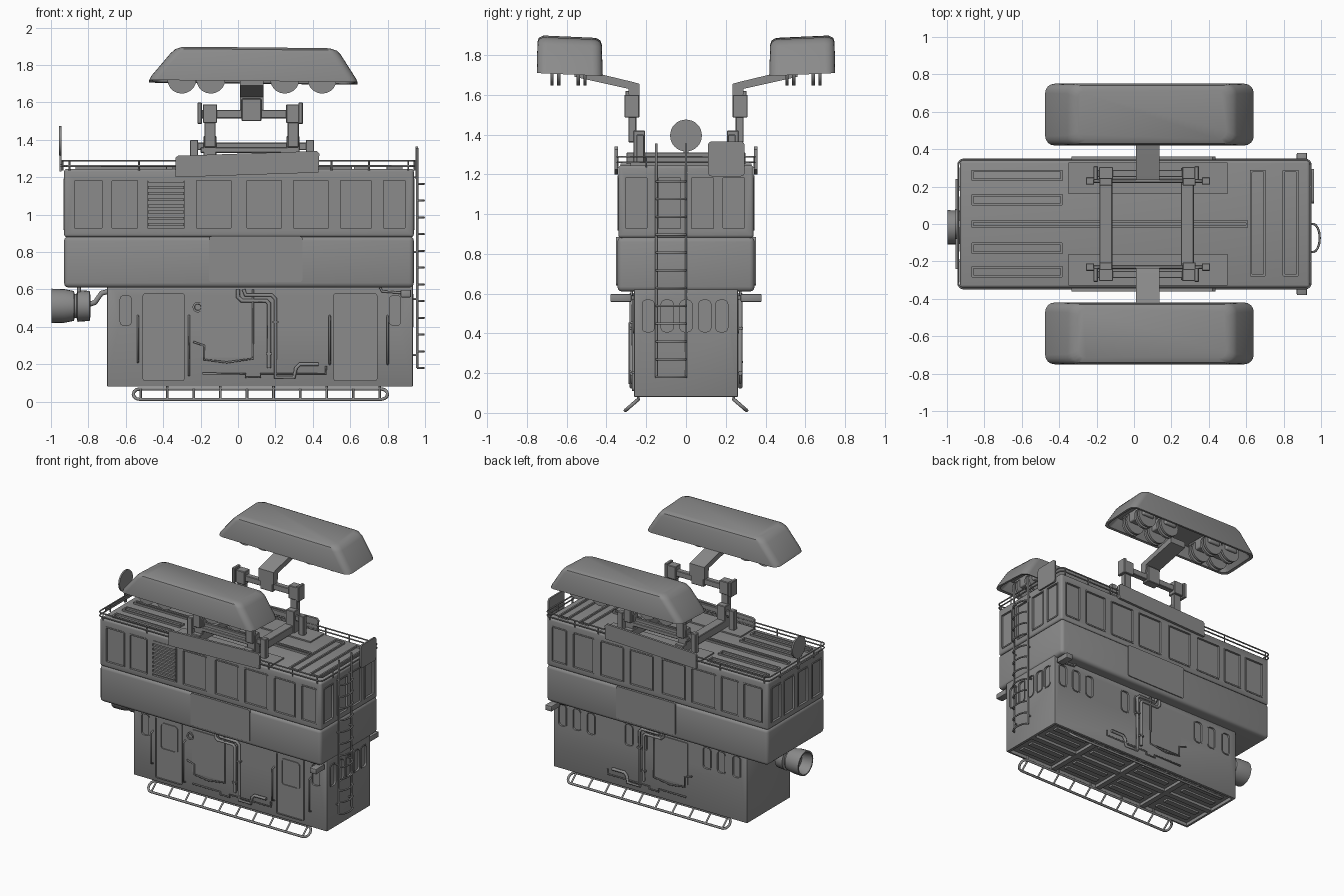
import bpy, bmesh, math
from mathutils import Vector

GREY = bpy.data.materials.new('dark_grey')
GREY.diffuse_color = (0.26, 0.26, 0.26, 1)

def finish(name, bm):
    bmesh.ops.recalc_face_normals(bm, faces=bm.faces)
    me = bpy.data.meshes.new(name)
    bm.to_mesh(me)
    bm.free()
    me.materials.append(GREY)
    ob = bpy.data.objects.new(name, me)
    bpy.context.collection.objects.link(ob)
    return ob

def add_box(bm, x0, x1, y0, y1, z0, z1, bev=0, seg=3):
    r = bmesh.ops.create_cube(bm, size=1)
    for v in r['verts']:
        v.co = ((x0 + x1) / 2 + v.co.x * (x1 - x0), (y0 + y1) / 2 + v.co.y * (y1 - y0),
                (z0 + z1) / 2 + v.co.z * (z1 - z0))
    if bev:
        es = list({e for v in r['verts'] for e in v.link_edges})
        bmesh.ops.bevel(bm, geom=es, offset=bev, segments=seg, profile=0.5, affect='EDGES')

def boxes(name, items, bev=0, seg=2):
    bm = bmesh.new()
    for b in items:
        add_box(bm, *b, bev, seg)
    return finish(name, bm)

def tubes(name, paths, r, cyclic=False):
    cu = bpy.data.curves.new(name, 'CURVE')
    cu.dimensions = '3D'
    cu.bevel_depth, cu.bevel_resolution, cu.use_fill_caps = r, 1, True
    cu.materials.append(GREY)
    for p in paths:
        sp = cu.splines.new('POLY')
        sp.points.add(len(p) - 1)
        for q, c in zip(sp.points, p):
            q.co = (*c, 1)
        sp.use_cyclic_u = cyclic
    ob = bpy.data.objects.new(name, cu)
    bpy.context.collection.objects.link(ob)

def rounded(u0, u1, w0, w1, r, n=4):
    pts = []
    for k, (cu, cw) in enumerate(((u1 - r, w1 - r), (u0 + r, w1 - r), (u0 + r, w0 + r), (u1 - r, w0 + r))):
        for i in range(n + 1):
            a = math.pi / 2 * (k + i / n)
            pts.append((cu + r * math.cos(a), cw + r * math.sin(a)))
    return pts

# maps face coordinates (across, up, outward) to 3D
FACE = {'F': lambda u, w, d: (u, -d, w), 'B': lambda u, w, d: (u, d, w),
        'R': lambda u, w, d: (d, u, w), 'L': lambda u, w, d: (-d, u, w), 'T': lambda u, w, d: (u, w, d)}

def loft(bm, rings, closed=False):
    vs = [[bm.verts.new(p) for p in ring] for ring in rings]
    n = len(vs[0])
    for a, b in zip(vs, vs[1:] + (vs[:1] if closed else [])):
        for i in range(n):
            bm.faces.new((a[i], a[(i + 1) % n], b[(i + 1) % n], b[i]))
    if not closed:
        bm.faces.new(vs[0])
        bm.faces.new(vs[-1])

def plate(bm, f, rect, r, d0, d1):
    loft(bm, [[FACE[f](u, w, d) for u, w in rounded(*rect, r)] for d in (d0, d1)])

def frame(bm, f, rect, r, d0, d1, t=0.012):
    inner = (rect[0] + t, rect[1] - t, rect[2] + t, rect[3] - t)
    out, inn = rounded(*rect, r), rounded(*inner, max(r - t, 0.003))
    loft(bm, [[FACE[f](u, w, d) for u, w in pts] for pts, d in
              ((out, d0), (out, d1), (inn, d1), (inn, d0))], closed=True)

def extrude(name, pts, vec):
    bm = bmesh.new()
    loft(bm, [pts, [tuple(Vector(p) + Vector(vec)) for p in pts]])
    return finish(name, bm)

def revolve(name, profile, centre, axis, n=24):
    bm = bmesh.new()
    rings = []
    for h, r in profile:
        ring = []
        for i in range(n):
            c, s = r * math.cos(2 * math.pi * i / n), r * math.sin(2 * math.pi * i / n)
            off = (h, c, s) if axis == 'x' else (c, h, s)
            ring.append(tuple(Vector(centre) + Vector(off)))
        rings.append(ring)
    loft(bm, rings)
    return finish(name, bm)

def cut(ob, cutter):
    m = ob.modifiers.new('cut', 'BOOLEAN')
    m.object, m.operation, m.solver = cutter, 'DIFFERENCE', 'EXACT'
    bpy.context.view_layer.objects.active = ob
    bpy.ops.object.modifier_apply(modifier='cut')
    bpy.data.objects.remove(cutter)

# main hull sections
lower = boxes('lower_cabin', [(-0.70, 0.935, -0.262, 0.262, 0.08, 0.63)], 0.006)
boxes('middle_band', [(-0.93, 0.94, -0.345, 0.345, 0.61, 0.885)], 0.025, 3)
upper = boxes('upper_cabin', [(-0.93, 0.94, -0.34, 0.34, 0.88, 1.245)], 0.015, 3)

# upper windows, recessed with frames
spans = [(-0.88, -0.72), (-0.68, -0.53), (-0.49, -0.28), (-0.23, -0.03), (0.04, 0.24), (0.29, 0.49), (0.54, 0.72), (0.77, 0.90)]
ends = [(-0.31, -0.19), (-0.145, -0.02), (0.02, 0.145), (0.18, 0.30)]
wins = [(f, a, b, d) for f, ss, d in (('F', spans, 0.34), ('B', spans, 0.34), ('R', ends, 0.94), ('L', ends, 0.93)) for a, b in ss]
bc, bf = bmesh.new(), bmesh.new()
for f, a, b, d in wins:
    plate(bc, f, (a, b, 0.92, 1.19), 0.012, d - 0.012, d + 0.02)
    frame(bf, f, (a - 0.003, b + 0.003, 0.917, 1.193), 0.014, d - 0.014, d + 0.004, 0.01)
cut(upper, finish('upper_cutter', bc))
finish('upper_window_frames', bf)
boxes('louvre_slats', [(-0.48, -0.29, -0.344, -0.325, 0.94 + i * 0.033, 0.955 + i * 0.033) for i in range(8)])

# lower windows and recessed underside
bc, bf = bmesh.new(), bmesh.new()
slots = [('F', -0.60, 0.262), ('F', 0.84, 0.262)]
slots += [('B', x, 0.262) for x in (0.86, 0.74, 0.62, 0.30, 0.18, -0.36, -0.48, -0.61)]
slots += [('R', y, 0.935) for y in (-0.19, -0.095, 0.0, 0.095, 0.18)]
for f, u, d in slots:
    plate(bc, f, (u - 0.034, u + 0.034, 0.405, 0.57), 0.025, d - 0.01, d + 0.02)
    frame(bf, f, (u - 0.038, u + 0.038, 0.40, 0.575), 0.028, d - 0.012, d + 0.004, 0.008)
add_box(bc, -0.68, 0.915, -0.245, 0.245, 0.05, 0.105)
cut(lower, finish('lower_cutter', bc))
finish('lower_window_frames', bf)
ribs = [(x, x + 0.04, -0.245, 0.245, 0.083, 0.11) for x in (-0.30, 0.10, 0.50)] + [(-0.68, 0.915, -0.02, 0.02, 0.085, 0.11)]
ribs += [(x, x + 0.28, y - 0.02, y + 0.02, 0.092, 0.11) for x in (-0.64, -0.22, 0.18, 0.58) for y in (-0.18, -0.09, 0.09, 0.18)]
boxes('underside_ribs', ribs)

# doors, hatch panels and side panels
bm = bmesh.new()
for a, b in ((-0.51, -0.285), (0.51, 0.745)):
    plate(bm, 'F', (a, b, 0.11, 0.58), 0.015, 0.255, 0.266)
    frame(bm, 'F', (a, b, 0.11, 0.58), 0.015, 0.255, 0.271, 0.008)
    frame(bm, 'F', (a + 0.042, b - 0.035, 0.34, 0.545), 0.025, 0.255, 0.273, 0.01)
finish('doors', bm)
bm = bmesh.new()
for f in 'FB':
    plate(bm, f, (-0.155, 0.345, 0.64, 0.885), 0.015, 0.33, 0.352)
    plate(bm, f, (-0.20, 0.075, 0.235, 0.56), 0.01, 0.255, 0.268)
finish('hatch_panels', bm)
revolve('round_port', [(0, 0.028), (-0.012, 0.028), (-0.012, 0.018), (-0.004, 0.016)], (-0.215, -0.262, 0.505), 'y', 16)

for s, nm in ((-1, 'front'), (1, 'back')):
    yb = lambda a, b: sorted((s * a, s * b))
    # side pipes
    y = s * 0.273
    P = lambda *pts: [(x, y, z) for x, z in pts]
    tubes(nm + '_thick_pipes', [P((0.0, 0.60), (0.0, 0.56), (0.02, 0.54), (0.15, 0.54), (0.165, 0.525), (0.165, 0.18)),
                                P((0.03, 0.60), (0.04, 0.57), (0.18, 0.57), (0.2, 0.55), (0.2, 0.13), (0.30, 0.13), (0.31, 0.18), (0.33, 0.2), (0.43, 0.2))], 0.011)
    tubes(nm + '_thin_pipes', [P((-0.24, 0.32), (-0.18, 0.30), (-0.18, 0.225), (-0.06, 0.21), (0.08, 0.23), (0.08, 0.60)),
                               P((-0.19, 0.15), (0.04, 0.15), (0.04, 0.13), (0.12, 0.13), (0.12, 0.15), (0.47, 0.15), (0.47, 0.19))], 0.006)
    boxes(nm + '_pipe_clamps', [(x - 0.016, x + 0.016, *yb(0.255, 0.287), z, z + 0.012) for x, z in ((0.165, 0.25), (0.2, 0.42))])
    # running step
    lo, hi = (s * 0.305, 0.012), (s * 0.24, 0.068)
    loop = []
    for cx, a0 in ((0.765, -90), (-0.525, 90)):
        for i in range(7):
            a = math.radians(a0 + 30 * i)
            t = 0.5 + 0.5 * math.sin(a)
            loop.append((cx + 0.035 * math.cos(a), lo[0] + (hi[0] - lo[0]) * t, lo[1] + (hi[1] - lo[1]) * t))
    tubes(nm + '_running_step', [loop], 0.009, True)
    xs = [-0.52 + i * 0.142 for i in range(10)]
    tubes(nm + '_step_rungs', [[(x, *lo), (x, *hi)] for x in xs] + [[(x, *hi), (x, s * 0.24, 0.1)] for x in xs[1::2]], 0.007)
    # end lamp bracket
    boxes(nm + '_marker_lamp', [(0.87, 0.925, *yb(0.275, 0.38), 0.558, 0.598), (0.88, 0.915, *yb(0.25, 0.32), 0.57, 0.59)], 0.005)
    tubes(nm + '_marker_cable', [P((0.76, 0.61), (0.77, 0.59), (0.89, 0.58))], 0.007)
    # roof edge guard plate
    extrude(nm + '_guard_plate', [(x, s * 0.342, z) for x, z in ((-0.335, 1.20), (0.43, 1.225), (0.435, 1.325), (0.42, 1.34), (-0.32, 1.315), (-0.335, 1.305))], (0, s * 0.018, 0))
    # lifting arm: base, posts, crossbars, bent arm
    boxes(nm + '_arm_base', [(-0.35, 0.50, *yb(0.16, 0.33), 1.24, 1.255)])
    mast = [(-0.20, 0.33, *yb(0.225, 0.265), 1.33, 1.36)]
    for x in (-0.15, 0.295):
        mast += [(x - 0.035, x + 0.035, *yb(0.205, 0.265), 1.25, 1.42), (x - 0.03, x + 0.03, *yb(0.25, 0.29), 1.36, 1.58),
                 (x - 0.038, x + 0.038, *yb(0.24, 0.305), 1.49, 1.59)]
    for x in (-0.235, 0.385):
        mast += [(x - 0.022, x + 0.022, *yb(0.21, 0.25), 1.25, 1.40)]
    for x in (-0.205, 0.335):
        mast += [(x - 0.012, x + 0.012, *yb(0.235, 0.31), 1.485, 1.60)]
    mast += [(-0.25, 0.40, *yb(0.22, 0.24), 1.345, 1.385), (-0.20, 0.34, *yb(0.25, 0.29), 1.515, 1.56), (0.02, 0.125, *yb(0.24, 0.305), 1.50, 1.62)]
    boxes(nm + '_arm_linkage', mast, 0.004, 1)
    extrude(nm + '_lamp_arm', [(0.01, s * y, z) for y, z in ((0.235, 1.56), (0.235, 1.655), (0.27, 1.665), (0.56, 1.735), (0.56, 1.69), (0.29, 1.63), (0.285, 1.56))], (0.125, 0, 0))
    # hollow lamp pod
    bm = bmesh.new()
    rings = []
    for x0, x1, y0, y1, z, r in ((-0.38, 0.545, 0.445, 0.72, 1.80, 0.04), (-0.455, 0.62, 0.435, 0.73, 1.712, 0.045), (-0.475, 0.64, 0.42, 0.75, 1.708, 0.05),
                                 (-0.465, 0.63, 0.42, 0.75, 1.73, 0.05), (-0.36, 0.55, 0.423, 0.747, 1.855, 0.05), (-0.335, 0.53, 0.43, 0.74, 1.877, 0.05),
                                 (-0.30, 0.495, 0.452, 0.718, 1.889, 0.045)):
        rings.append([(x, s * y, z + 0.045 * (y - 0.585) - 0.01 * x) for x, y in rounded(x0, x1, y0, y1, r)])
    loft(bm, rings)
    finish(nm + '_lamp_pod', bm)
    # lamps hung in curved yokes
    for i, x in enumerate((-0.30, -0.145, 0.25, 0.45)):
        bm = bmesh.new()
        for y in (0.508, 0.542, 0.64, 0.674):
            loft(bm, [[(x + 0.078 * math.cos(k * math.pi / 10), s * (y + d), 1.725 + 0.078 * math.sin(k * math.pi / 10)) for k in range(20)] for d in (-0.008, 0.008)])
        add_box(bm, x - 0.05, x + 0.05, *yb(0.47, 0.70), 1.72, 1.80, 0.01)
        finish('%s_lamp_%d' % (nm, i), bm)

# door handrails
tubes('door_handrails', [[(x, -0.258, z0), (x, -0.285, z0 + 0.01), (x, -0.285, z1 - 0.01), (x, -0.258, z1)]
                         for x, z0, z1 in ((-0.535, 0.21, 0.46), (-0.262, 0.14, 0.46), (0.49, 0.2, 0.46), (0.80, 0.2, 0.46))], 0.006)

# roof beams and ribs
boxes('roof_beams', [(-0.185, -0.115, -0.30, 0.30, 1.25, 1.31), (0.25, 0.32, -0.30, 0.30, 1.25, 1.31)], 0.004, 1)
bm = bmesh.new()
for y in (0.26, 0.13, -0.13, -0.255):
    frame(bm, 'T', (-0.87, -0.38, y - 0.03, y + 0.03), 0.006, 1.24, 1.258)
frame(bm, 'T', (-0.87, 0.61, -0.02, 0.02), 0.006, 1.24, 1.258)
for x in (0.62, 0.795):
    frame(bm, 'T', (x, x + 0.085, -0.28, 0.29), 0.006, 1.24, 1.258)
finish('roof_ribs', bm)

# roof railing
tubes('roof_rails', [[(x, y, z) for x, y in rounded(-0.94, 0.945, -0.345, 0.345, 0.03)] for z in (1.26, 1.288)], 0.005, True)
posts = [(x, y) for y in (-0.343, 0.343) for x in (-0.9, -0.53, 0.5, 0.7, 0.91)]
posts += [(x, y) for x in (-0.938, 0.943) for y in (-0.2, 0.2)]
tubes('rail_posts', [[(x, y, 1.235), (x, y, 1.288)] for x, y in posts], 0.005)

# end ladder with bowed rungs
tubes('ladder_rails', [[(0.958, y, 0.18), (0.958, y, 1.355)] for y in (-0.15, 0.0)], 0.007)
tubes('ladder_rungs', [[(0.958 + 0.035 * math.sin(math.pi * i / 8), -0.075 - 0.075 * math.cos(math.pi * i / 8), 0.18 + k * 0.0895)
                        for i in range(9)] for k in range(12)], 0.006)
tubes('ladder_stays', [[(0.92, y, z), (0.958, y, z)] for y in (-0.15, 0.0) for z in (0.25, 0.55, 0.8, 1.2)], 0.006)

# end plates
bm = bmesh.new()
plate(bm, 'R', (0.11, 0.295, 1.19, 1.365), 0.02, 0.95, 0.962)
finish('square_plate', bm)
revolve('round_plate', [(-0.006, 0.08), (0.006, 0.08)], (-0.95, 0, 1.395), 'x', 32)
boxes('round_plate_post', [(-0.955, -0.945, -0.012, 0.012, 1.23, 1.35), (-0.955, -0.945, -0.24, 0.24, 1.255, 1.27)])

# drum horn on the left end
revolve('horn', [(0.21, 0.0001), (0.21, 0.05), (0.205, 0.08), (0.14, 0.085), (0.135, 0.065), (0.125, 0.065), (0.12, 0.08), (0.07, 0.09), (0.0, 0.092),
                 (0.0, 0.082), (0.08, 0.07), (0.08, 0.0001)], (-0.998, -0.018, 0.512), 'x')
tubes('horn_pipe', [[(-0.80, -0.018, 0.52), (-0.765, -0.018, 0.53), (-0.73, -0.018, 0.58), (-0.69, -0.018, 0.59)]], 0.016)
tubes('horn_mounts', [[(-0.85, y, 0.56), (-0.85, y, 0.64)] for y in (-0.05, 0.015)], 0.01)

# smooth shading with sharp edges kept
bpy.ops.object.select_all(action='DESELECT')
for ob in bpy.context.scene.objects:
    if ob.type == 'MESH':
        ob.select_set(True)
        bpy.context.view_layer.objects.active = ob
bpy.ops.object.shade_smooth_by_angle(angle=math.radians(35))
